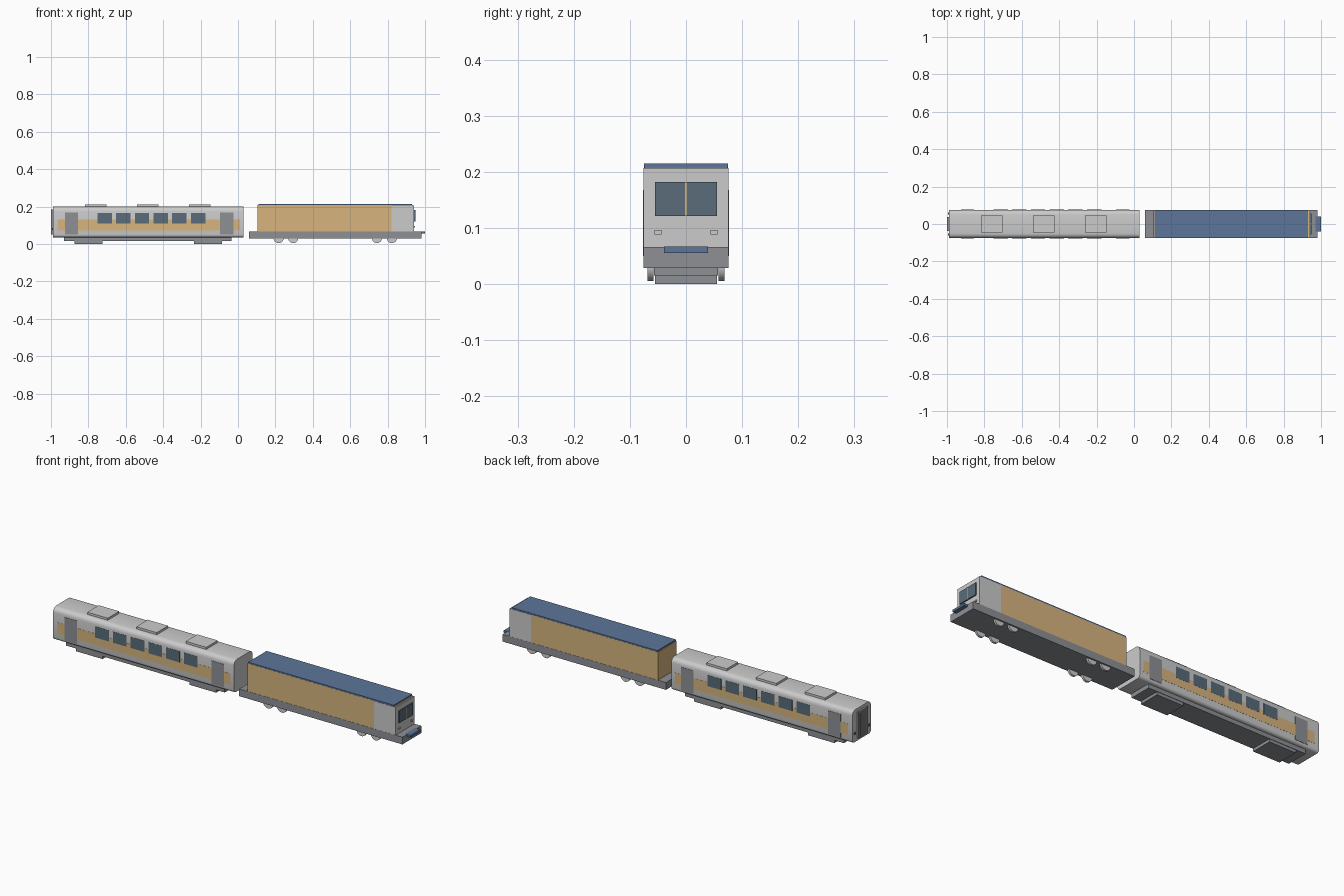
import bpy, bmesh, math

if "Cube" in bpy.data.objects:
    bpy.data.objects.remove(bpy.data.objects["Cube"])


def material(name, rgb):
    m = bpy.data.materials.new(name)
    m.diffuse_color = (*rgb, 1)
    m.use_nodes = True
    m.node_tree.nodes["Principled BSDF"].inputs["Base Color"].default_value = m.diffuse_color
    return m


TAN = material("tan_paint", (0.68, 0.46, 0.21))
BLUE = material("blue_paint", (0.11, 0.18, 0.32))
GLASS = material("dark_glass", (0.10, 0.15, 0.19))
DARK = material("dark_metal", (0.17, 0.17, 0.18))
MID = material("mid_grey", (0.27, 0.28, 0.30))
SILVER = material("silver_paint", (0.6, 0.6, 0.6))


def finish(bm, name, mat):
    me = bpy.data.meshes.new(name)
    bm.to_mesh(me)
    bm.free()
    ob = bpy.data.objects.new(name, me)
    bpy.context.collection.objects.link(ob)
    if mat:
        me.materials.append(mat)
    return ob


def box(name, x, y, z, mat=None):
    """Box from (min, max) pairs on each axis."""
    bm = bmesh.new()
    bmesh.ops.create_cube(bm, size=1)
    for v in bm.verts:
        v.co = [r[0] if c < 0 else r[1] for c, r in zip(v.co, (x, y, z))]
    return finish(bm, name, mat)


def side_panels(name, x, z, inner, outer, mat=None):
    """The same thin panel on both long sides."""
    for side, s in (("front", -1), ("back", 1)):
        box(f"{name}_{side}", x, sorted((s * inner, s * outer)), z, mat)


def wheel(name, x, y, z, r, w, mat):
    bm = bmesh.new()
    bmesh.ops.create_cone(bm, cap_ends=True, segments=24, radius1=r, radius2=r, depth=w)
    ob = finish(bm, name, mat)
    ob.rotation_euler.x = math.pi / 2
    ob.location = (x, y, z)
    smooth(ob)


def smooth(ob):
    bpy.ops.object.select_all(action='DESELECT')
    ob.select_set(True)
    bpy.context.view_layer.objects.active = ob
    bpy.ops.object.shade_smooth_by_angle(angle=math.radians(35))


# Coach shell: box section with rounded long edges
bm = bmesh.new()
y, z0, z1 = 0.075, 0.036, 0.2
rt, rb, n = 0.024, 0.014, 4
section = []
for cy, cz, r, start in ((y - rt, z1 - rt, rt, 0), (rt - y, z1 - rt, rt, 90),
                         (rb - y, z0 + rb, rb, 180), (y - rb, z0 + rb, rb, 270)):
    for i in range(n + 1):
        a = math.radians(start + 90 * i / n)
        section.append((cy + r * math.cos(a), cz + r * math.sin(a)))
rings = [[bm.verts.new((x, p, q)) for p, q in section] for x in (-0.99, 0.03)]
m = len(section)
for i in range(m):
    j = (i + 1) % m
    bm.faces.new((rings[0][i], rings[0][j], rings[1][j], rings[1][i]))
bm.faces.new(rings[0])
bm.faces.new(rings[1])
bmesh.ops.recalc_face_normals(bm, faces=bm.faces)
smooth(finish(bm, "coach_body", SILVER))

# Coach stripe, windows and doors
side_panels("coach_stripe", (-0.965, 0.01), (0.072, 0.13), 0.073, 0.0757, TAN)
for i in range(6):
    x = -0.752 + 0.1 * i
    side_panels(f"coach_window_{i}", (x, x + 0.077), (0.111, 0.167), 0.073, 0.0762, GLASS)
for i, x in enumerate((-0.925, -0.095)):
    side_panels(f"coach_door_{i}", (x, x + 0.07), (0.05, 0.168), 0.073, 0.0765, MID)

# Coach roof units
for i, x in enumerate((-0.817, -0.541, -0.262)):
    box(f"roof_unit_{i}", (x, x + 0.115), (-0.046, 0.046), (0.195, 0.211), SILVER)

# Coach end gangway and tail lights
box("gangway_frame", (-1.0, -0.985), (-0.038, 0.038), (0.05, 0.185), MID)
box("gangway_door", (-1.0005, -0.99), (-0.026, 0.026), (0.056, 0.175), DARK)
for s in (-1, 1):
    box(f"tail_light_{s}", (-0.994, -0.985), (s * 0.056 - 0.006, s * 0.056 + 0.006),
        (0.075, 0.086), DARK)

# Coach underframe and bogies
box("coach_underframe", (-0.93, -0.035), (-0.057, 0.057), (0.015, 0.04), MID)
for i, x in enumerate((-0.875, -0.235)):
    box(f"coach_bogie_{i}", (x, x + 0.15), (-0.055, 0.055), (0.0, 0.018), MID)

# Locomotive frame, body, cab and roof
box("loco_frame", (0.06, 0.98), (-0.076, 0.076), (0.029, 0.066), MID)
box("loco_body", (0.105, 0.82), (-0.075, 0.075), (0.066, 0.208), TAN)
box("loco_cab", (0.82, 0.942), (-0.0755, 0.0755), (0.066, 0.207), SILVER)
box("cab_roof_trim", (0.92, 0.936), (-0.074, 0.074), (0.2, 0.209), TAN)
box("loco_roof", (0.109, 0.93), (-0.0745, 0.0745), (0.207, 0.215), BLUE)

# Cab windscreen, headlights and bumper
for s in (-1, 1):
    box(f"windscreen_{s}", (0.935, 0.948), sorted((s * 0.0015, s * 0.055)), (0.121, 0.182), GLASS)
    box(f"headlight_{s}", (0.935, 0.947), (s * 0.05 - 0.006, s * 0.05 + 0.006), (0.088, 0.096), SILVER)
box("windscreen_pillar", (0.935, 0.949), (-0.0015, 0.0015), (0.121, 0.182), TAN)
box("front_bumper", (0.97, 1.0), (-0.039, 0.039), (0.055, 0.0665), BLUE)

# Locomotive wheels
for i, x in enumerate((0.217, 0.295, 0.743, 0.823)):
    for s in (-1, 1):
        wheel(f"loco_wheel_{i}_{s}", x, s * 0.063, 0.032, 0.027, 0.011, SILVER)
